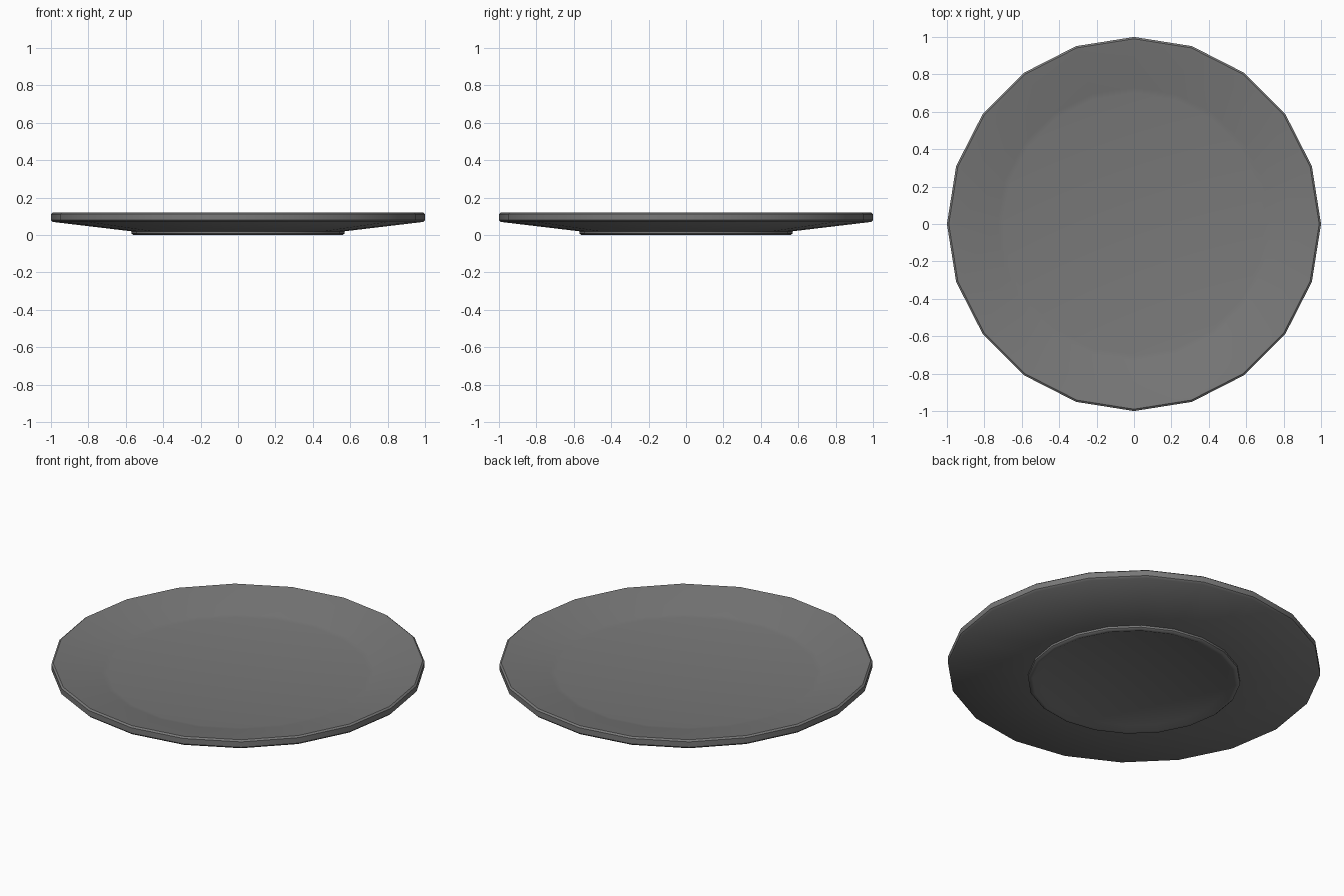
import bpy, bmesh, math

cube = bpy.data.objects.get("Cube")
if cube:
    bpy.data.objects.remove(cube, do_unlink=True)

SIDES = 20

# One dark grey glaze
glaze = bpy.data.materials.new("dark_grey_glaze")
glaze.use_nodes = True
grey = (0.19, 0.19, 0.19, 1)
glaze.diffuse_color = grey
glaze.node_tree.nodes["Principled BSDF"].inputs["Base Color"].default_value = grey

# Half section (radius, height): well, sloping rim, lip, underside, foot ring, recess
profile = [
    (0.0, 0.055), (0.70, 0.055), (0.73, 0.06), (0.975, 0.118),
    (0.99, 0.12), (1.0, 0.112), (1.0, 0.08), (0.99, 0.07),
    (0.57, 0.02), (0.57, 0.008), (0.56, 0.0), (0.545, 0.0),
    (0.505, 0.018), (0.0, 0.018),
]

# Spin the section into a closed plate
bm = bmesh.new()
verts = [bm.verts.new((r, 0, z)) for r, z in profile]
edges = [bm.edges.new(pair) for pair in zip(verts, verts[1:])]
bmesh.ops.spin(bm, geom=verts + edges, axis=(0, 0, 1), cent=(0, 0, 0),
               angle=math.tau, steps=SIDES)
bmesh.ops.remove_doubles(bm, verts=bm.verts, dist=0.0005)
bmesh.ops.recalc_face_normals(bm, faces=bm.faces)

mesh = bpy.data.meshes.new("plate")
bm.to_mesh(mesh)
bm.free()
mesh.materials.append(glaze)
plate = bpy.data.objects.new("plate", mesh)
bpy.context.collection.objects.link(plate)

# Smooth glaze with crisp foot and lip edges
bpy.ops.object.select_all(action="DESELECT")
plate.select_set(True)
bpy.context.view_layer.objects.active = plate
bpy.ops.object.shade_smooth_by_angle(angle=math.radians(40))
